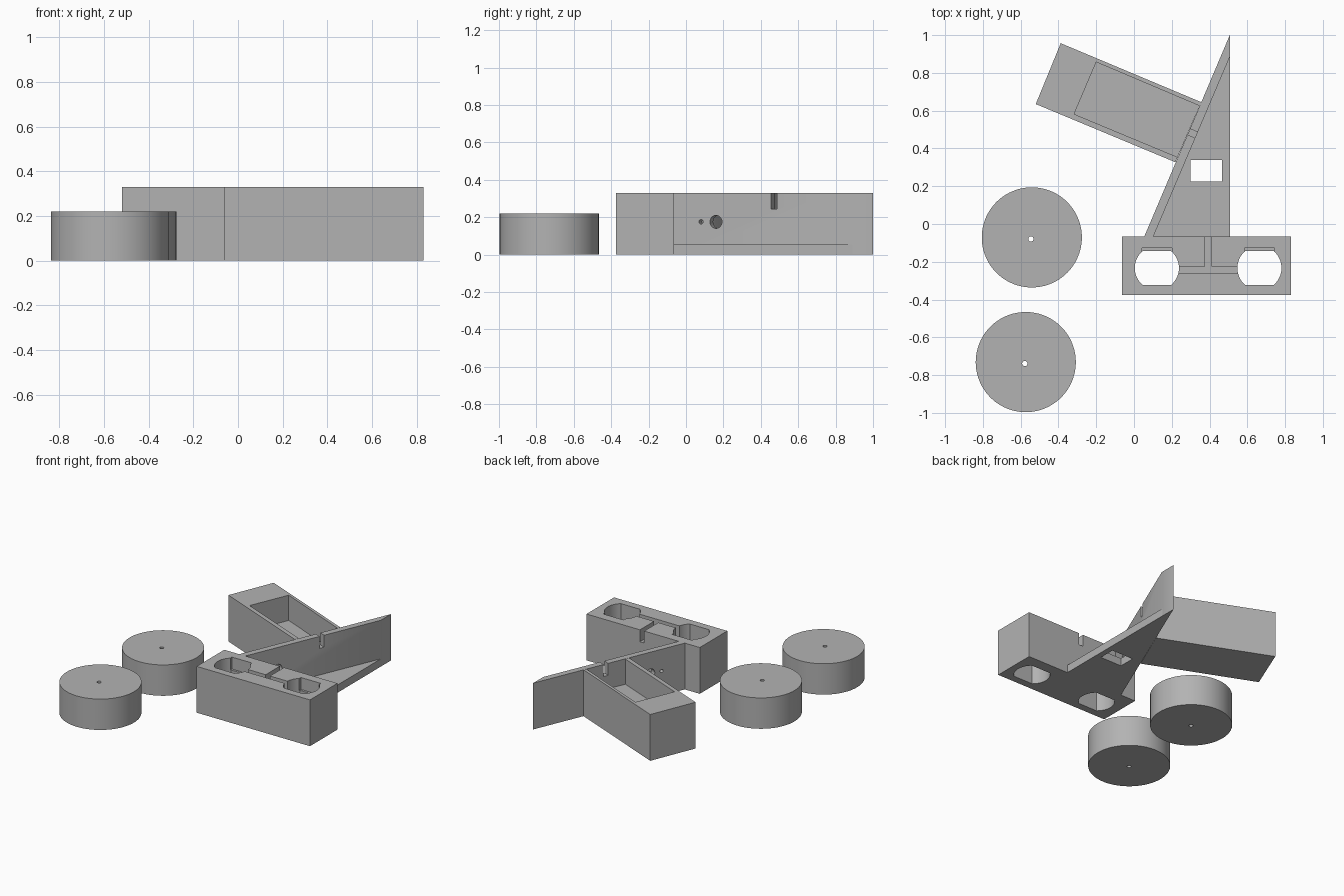
import bpy, bmesh, math
from mathutils import Vector

if "Cube" in bpy.data.objects:
    bpy.data.objects.remove(bpy.data.objects["Cube"], do_unlink=True)

grey = bpy.data.materials.new("plain grey")
grey.use_nodes = True
COLOUR = (0.45, 0.45, 0.45, 1)
grey.diffuse_color = COLOUR
grey.node_tree.nodes["Principled BSDF"].inputs["Base Color"].default_value = COLOUR

H = 0.33        # height of the block, wall and tray
FLOOR = 0.055   # thickness of the triangular floor
SLOT = 0.245    # bottom of the cable slots


def prism(name, pts, z0, z1):
    """Extrude a flat outline from z0 to z1."""
    bm = bmesh.new()
    face = bm.faces.new([bm.verts.new((x, y, z0)) for x, y in pts])
    top = bmesh.ops.extrude_face_region(bm, geom=[face])["geom"]
    verts = [v for v in top if isinstance(v, bmesh.types.BMVert)]
    bmesh.ops.translate(bm, verts=verts, vec=(0, 0, z1 - z0))
    bmesh.ops.recalc_face_normals(bm, faces=bm.faces)
    mesh = bpy.data.meshes.new(name)
    bm.to_mesh(mesh)
    bm.free()
    mesh.materials.append(grey)
    ob = bpy.data.objects.new(name, mesh)
    bpy.context.collection.objects.link(ob)
    return ob


def rect(x0, x1, y0, y1):
    return [(x0, y0), (x1, y0), (x1, y1), (x0, y1)]


def arc(cx, cy, r, a0, a1, n):
    angles = [math.radians(a0 + (a1 - a0) * i / n) for i in range(n + 1)]
    return [(cx + r * math.cos(a), cy + r * math.sin(a)) for a in angles]


def circle(cx, cy, r, n):
    return arc(cx, cy, r, 0, 360, n)[:-1]


def cut(ob, cutters):
    """Subtract each cutter, then apply and discard it."""
    bpy.context.view_layer.objects.active = ob
    for cutter in cutters:
        cutter.hide_render = True
        mod = ob.modifiers.new("cut", "BOOLEAN")
        mod.operation, mod.solver, mod.object = "DIFFERENCE", "EXACT", cutter
        bpy.ops.object.modifier_apply(modifier=mod.name)
        bpy.data.objects.remove(cutter, do_unlink=True)


def smooth(ob):
    bpy.ops.object.select_all(action="DESELECT")
    ob.select_set(True)
    bpy.context.view_layer.objects.active = ob
    bpy.ops.object.shade_smooth_by_angle(angle=math.radians(30))


# Wheels with slightly off-centre axle holes
for name, x, y in (("rear_wheel", -0.541, -0.071), ("front_wheel", -0.573, -0.731)):
    wheel = prism(name, circle(x, y, 0.265, 96), 0, 0.22)
    cut(wheel, [prism("axle_cutter", circle(x - 0.005, y - 0.008, 0.014, 16), -0.1, 0.4)])
    smooth(wheel)

# Motor block with two flat-sided bores and a T-shaped cable channel
block = prism("motor_block", rect(-0.063, 0.83, -0.375, -0.065), 0, H)
cutters = []
for cx in (0.121, 0.664):
    bore = arc(cx, -0.233, 0.117, -50, 50, 16) + arc(cx, -0.233, 0.117, 130, 230, 16)
    cutters.append(prism("bore_cutter", bore, -0.1, 0.5))
    cutters.append(prism("ledge_cutter", rect(cx - 0.079, cx + 0.079, -0.2, -0.128), SLOT, 0.5))
cutters.append(prism("channel_cutter", rect(0.15, 0.63, -0.26, -0.224), SLOT, 0.5))
cutters.append(prism("stem_cutter", rect(0.375, 0.409, -0.24, 0.0), SLOT, 0.5))
cut(block, cutters)
smooth(block)

# Triangular floor with a rectangular opening
floor = prism("floor", [(0.1, -0.065), (0.507, -0.065), (0.507, 0.89)], 0, FLOOR)
cut(floor, [prism("opening_cutter", rect(0.298, 0.467, 0.224, 0.34), -0.1, 0.2)])

# Slanted wall with a cable slot and two round holes square to it
wall = prism("slanted_wall", [(0.055, -0.065), (0.103, -0.065), (0.507, 0.884), (0.507, 1.0)], 0, H)
along = Vector((0.452, 1.065)).normalized()
across = Vector((along.y, -along.x))


def slanted_rect(centre, half_along, half_across):
    c = Vector(centre)
    return [c + along * a * half_along + across * b * half_across
            for a, b in ((-1, -1), (-1, 1), (1, 1), (1, -1))]


cutters = [prism("slot_cutter", slanted_rect((0.314, 0.478), 0.017, 0.06), SLOT, 0.5)]
for y, r in ((0.08, 0.012), (0.16, 0.035)):
    hole = prism("hole_cutter", circle(0, 0, r, 24), -0.15, 0.15)
    hole.rotation_mode = "QUATERNION"
    hole.rotation_quaternion = across.to_3d().to_track_quat("Z", "Y")
    hole.location = (0.103 + (y + 0.065) * 0.4257, y, 0.175)
    cutters.append(hole)
bpy.context.view_layer.update()
cut(wall, cutters)
smooth(wall)

# Battery tray with a raised bottom, open toward the wall
tray = prism("battery_tray", [(-0.388, 0.957), (-0.52, 0.635), (0.219, 0.327), (0.356, 0.645)], 0, H)
cut(tray, [prism("tray_cutter", [(-0.2, 0.857), (-0.317, 0.582), (0.2575, 0.343), (0.371, 0.615)], 0.15, 0.5)])
